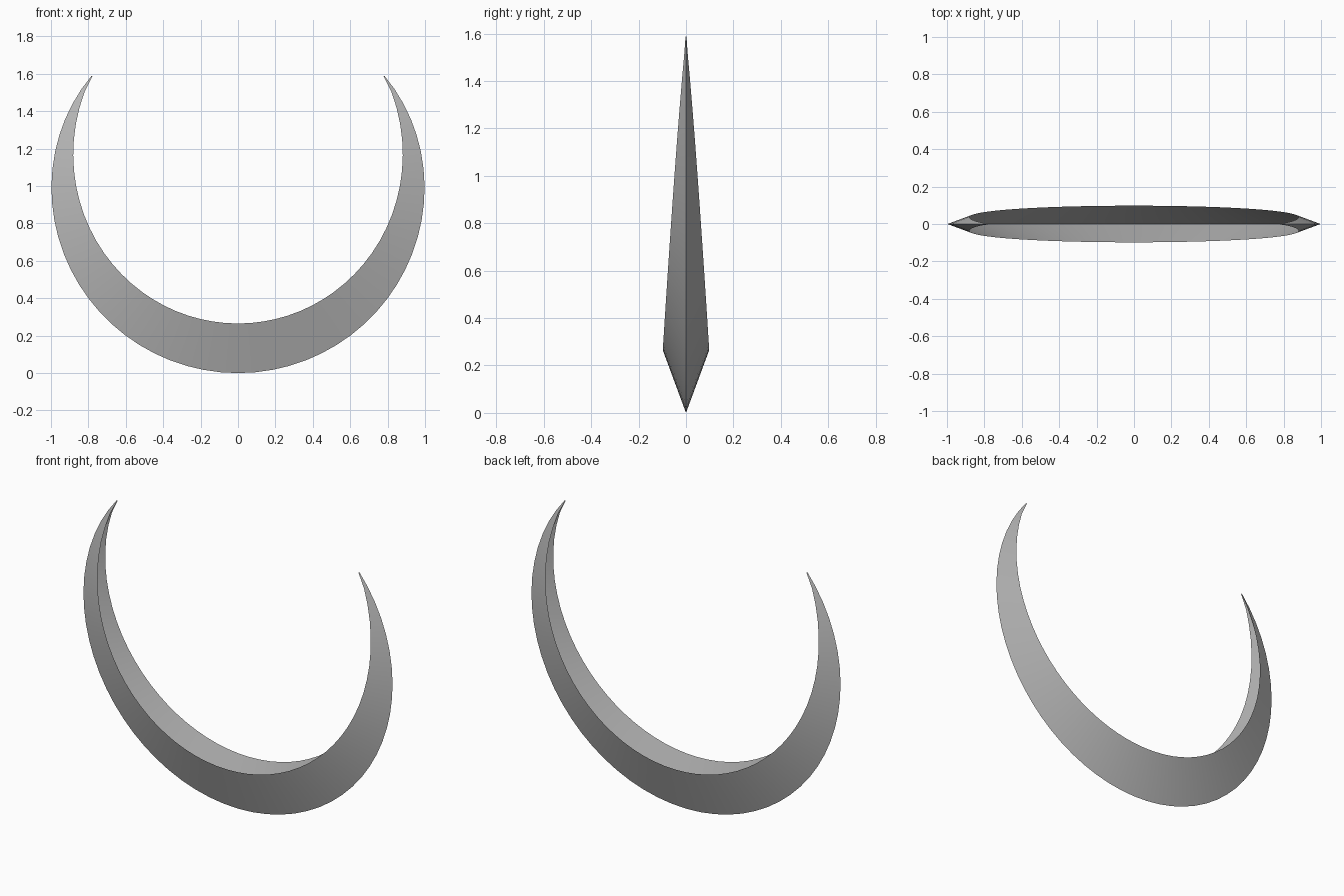
import bpy
import bmesh
from math import sin, cos, radians

SEGMENTS = 48
SWEEP = radians(127)     # angle from the lowest point to each tip
WIDTH = 0.265            # blade width at the lowest point
HALF_DEPTH = 0.098       # half the opening at the lowest point

cube = bpy.data.objects.get("Cube")
if cube:
    bpy.data.objects.remove(cube, do_unlink=True)

# Plain grey metal
metal = bpy.data.materials.new("grey_metal")
metal.use_nodes = True
grey = (0.5, 0.5, 0.5, 1)
metal.diffuse_color = grey
metal.node_tree.nodes["Principled BSDF"].inputs["Base Color"].default_value = grey


def section(bm, t):
    """Open V section at t, from -1 (one tip) to 1 (other tip)."""
    angle = t * SWEEP
    taper = max(1 - t * t, 0.02)
    outer = 1 - 0.02 * t ** 6
    inner = outer - WIDTH * taper
    depth = HALF_DEPTH * taper

    def point(radius, y):
        return bm.verts.new((radius * sin(angle), y, 1 - radius * cos(angle)))

    return [point(inner, -depth), point(outer, 0), point(inner, depth)]


# Crescent: V section swept around the arc, hollow on its inner side
bm = bmesh.new()
rows = [section(bm, 2 * i / SEGMENTS - 1) for i in range(SEGMENTS + 1)]
for a, b in zip(rows, rows[1:]):
    for k in range(2):
        bm.faces.new((a[k], a[k + 1], b[k + 1], b[k]))

mesh = bpy.data.meshes.new("crescent")
bm.to_mesh(mesh)
bm.free()
mesh.materials.append(metal)
crescent = bpy.data.objects.new("crescent", mesh)
bpy.context.collection.objects.link(crescent)

# Smooth panels with a sharp outer ridge
bpy.ops.object.select_all(action="DESELECT")
crescent.select_set(True)
bpy.context.view_layer.objects.active = crescent
bpy.ops.object.shade_smooth_by_angle(angle=radians(40))
